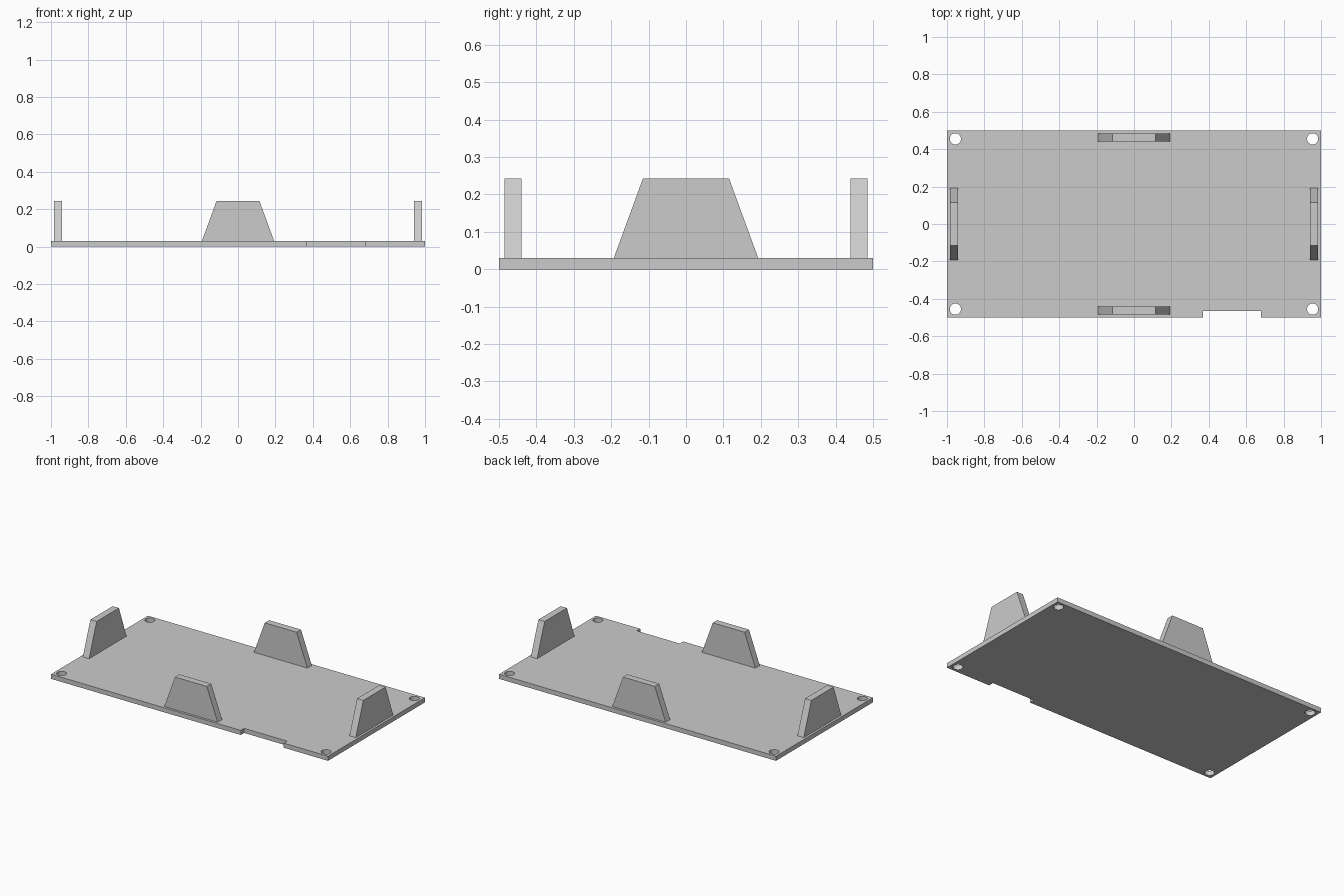
import bpy, bmesh
from math import cos, sin, pi
from mathutils import Matrix

cube = bpy.data.objects.get("Cube")
if cube:
    bpy.data.objects.remove(cube, do_unlink=True)

THICK = 0.03      # plate thickness
TOP = 0.243       # tab height

grey = bpy.data.materials.new("light_grey")
grey.use_nodes = True
colour = (0.6, 0.6, 0.6, 1)
grey.diffuse_color = colour
grey.node_tree.nodes["Principled BSDF"].inputs["Base Color"].default_value = colour


def link(name, mesh):
    obj = bpy.data.objects.new(name, mesh)
    bpy.context.collection.objects.link(obj)
    return obj


def add_loop(curve, points):
    spline = curve.splines.new('POLY')
    spline.points.add(len(points) - 1)
    for p, (x, y) in zip(spline.points, points):
        p.co = (x, y, 0, 1)
    spline.use_cyclic_u = True


# Base plate: filled outline with an edge notch and four round corner holes
curve = bpy.data.curves.new("plate_outline", 'CURVE')
curve.dimensions = '2D'
curve.fill_mode = 'BOTH'
curve.extrude = THICK / 2
add_loop(curve, [(-1, -0.5), (0.37, -0.5), (0.37, -0.465), (0.68, -0.465),
                 (0.68, -0.5), (1, -0.5), (1, 0.5), (-1, 0.5)])
SIDES = 32
for sx in (-1, 1):
    for sy in (-1, 1):
        add_loop(curve, [(sx * 0.955 + 0.03 * cos(2 * pi * i / SIDES),
                          sy * 0.455 + 0.03 * sin(2 * pi * i / SIDES))
                         for i in range(SIDES)])
outline = link("plate_outline", curve)
bpy.context.view_layer.update()
evaluated = outline.evaluated_get(bpy.context.evaluated_depsgraph_get())
mesh = bpy.data.meshes.new_from_object(evaluated)
bpy.data.objects.remove(outline, do_unlink=True)

bm = bmesh.new()
bm.from_mesh(mesh)
bmesh.ops.remove_doubles(bm, verts=bm.verts, dist=0.0001)
bmesh.ops.translate(bm, verts=bm.verts, vec=(0, 0, THICK / 2))
bmesh.ops.recalc_face_normals(bm, faces=bm.faces)
bm.to_mesh(mesh)
bm.free()
mesh.materials.clear()
mesh.materials.append(grey)
plate = link("base_plate", mesh)
bpy.ops.object.select_all(action='DESELECT')
plate.select_set(True)
bpy.context.view_layer.objects.active = plate
bpy.ops.object.shade_smooth_by_angle()


# Upright tabs: an extruded trapezoid, turned to stand along each edge
def tab(name, distance, angle):
    bm = bmesh.new()
    profile = [(-0.193, THICK), (0.193, THICK), (0.115, TOP), (-0.115, TOP)]
    face = bm.faces.new([bm.verts.new((x, distance, z)) for x, z in profile])
    side = bmesh.ops.extrude_face_region(bm, geom=[face])["geom"]
    bmesh.ops.translate(bm, vec=(0, -0.045, 0),
                        verts=[v for v in side if isinstance(v, bmesh.types.BMVert)])
    bmesh.ops.rotate(bm, verts=bm.verts, cent=(0, 0, 0),
                     matrix=Matrix.Rotation(angle, 3, 'Z'))
    bmesh.ops.recalc_face_normals(bm, faces=bm.faces)
    mesh = bpy.data.meshes.new(name)
    bm.to_mesh(mesh)
    bm.free()
    mesh.materials.append(grey)
    link(name, mesh)


tab("back_tab", 0.485, 0)
tab("front_tab", 0.485, pi)
tab("right_tab", 0.985, pi / 2)
tab("left_tab", 0.985, -pi / 2)
